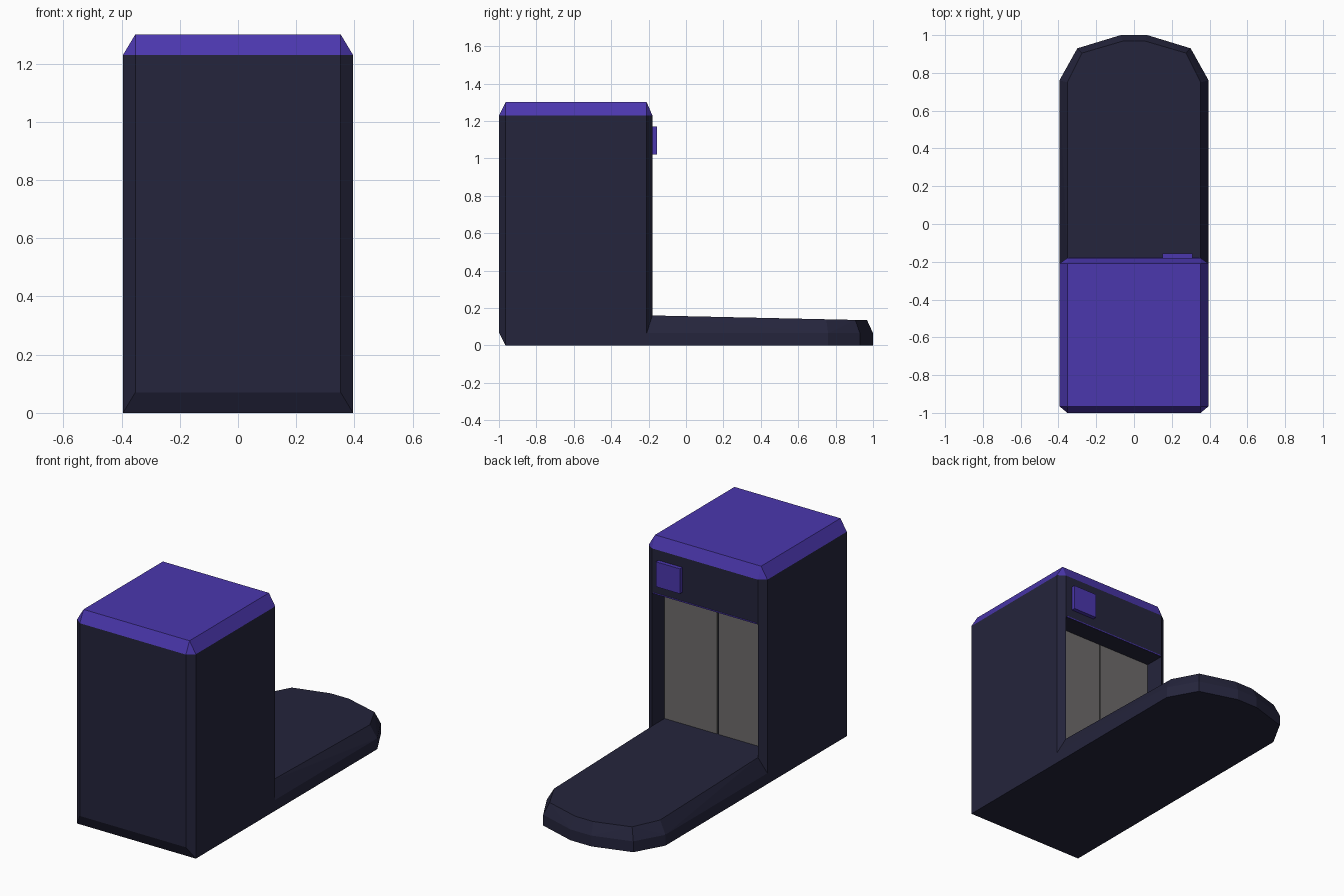
import bpy, bmesh, math
from mathutils import Vector

if "Cube" in bpy.data.objects:
    bpy.data.objects.remove(bpy.data.objects["Cube"])


def material(name, rgb):
    m = bpy.data.materials.new(name)
    m.diffuse_color = (*rgb, 1)
    m.use_nodes = True
    m.node_tree.nodes["Principled BSDF"].inputs["Base Color"].default_value = m.diffuse_color
    return m


NAVY = material("dark navy", (0.018, 0.018, 0.045))
PURPLE = material("purple", (0.070, 0.038, 0.42))
GREY = material("door grey", (0.155, 0.148, 0.146))


def hull(points):
    """Convex solid around the points, with flat faces merged."""
    bm = bmesh.new()
    for p in points:
        bm.verts.new(p)
    bmesh.ops.convex_hull(bm, input=bm.verts[:])
    bmesh.ops.dissolve_limit(bm, angle_limit=math.radians(0.5),
                             verts=bm.verts[:], edges=bm.edges[:])
    bmesh.ops.recalc_face_normals(bm, faces=bm.faces[:])
    return bm


def finish(name, bm, *mats):
    me = bpy.data.meshes.new(name)
    bm.to_mesh(me)
    bm.free()
    for m in mats:
        me.materials.append(m)
    ob = bpy.data.objects.new(name, me)
    bpy.context.collection.objects.link(ob)
    return ob


def box(name, x, y, z, mat):
    return finish(name, hull([(a, b, c) for a in x for b in y for c in z]), mat)


def mirrored(points):
    return [(s * x, y, z) for x, y, z in points for s in (1, -1)]


# Cabin: chamfered block with a purple bevelled cap
XO, XI = 0.395, 0.353
bm = hull(mirrored([
    (XO, -0.965, 0), (XO, -0.21, 0), (XI, -0.18, 0), (XI, -1.0, 0.07),
    (XO, -0.965, 1.23), (XO, -0.21, 1.23), (XI, -0.18, 1.23), (XI, -1.0, 1.23),
    (XI, -0.965, 1.30), (XI, -0.21, 1.30)]))
for z in (0.16, 0.96):
    bmesh.ops.bisect_plane(bm, geom=bm.verts[:] + bm.edges[:] + bm.faces[:],
                           plane_co=(0, 0, z), plane_no=(0, 0, 1))
# Doorway: push the middle of the back face inwards
bm.normal_update()
door_face = [f for f in bm.faces if f.normal.y > 0.99
             and 0.2 < f.calc_center_median().z < 0.9]
bmesh.ops.inset_individual(bm, faces=door_face, thickness=0, depth=-0.13)
for f in bm.faces:
    f.material_index = 1 if f.calc_center_median().z > 1.235 else 0
finish("cabin", bm, NAVY, PURPLE)

# Landing platform: rounded end, bevelled and gently sloping top
outline = [(XO, -0.21), (XO, 0.76), (0.30, 0.93), (0.07, 1.0)]
top = [(XI, -0.18), (XI, 0.75), (0.275, 0.905), (0.06, 0.968)]
pts = [(x, y, z) for x, y in outline for z in (0, 0.065)]
pts += [(x, y, 0.16 - 0.022 * (y + 0.18)) for x, y in top]
finish("platform", hull(mirrored(pts)), NAVY)

# Sliding doors with a narrow gap between them
for side, s in (("left", -1), ("right", 1)):
    box(side + "_door", (s * 0.005, s * (XI - 0.0005)), (-0.31, -0.30),
        (0.1605, 0.9595), GREY)

# Sign plate and thin lintel strip above the doorway
box("sign", (0.15, 0.31), (-0.185, -0.156), (1.02, 1.17), PURPLE)
box("lintel_strip", (-0.345, 0.345), (-0.185, -0.178), (0.961, 0.968), PURPLE)
